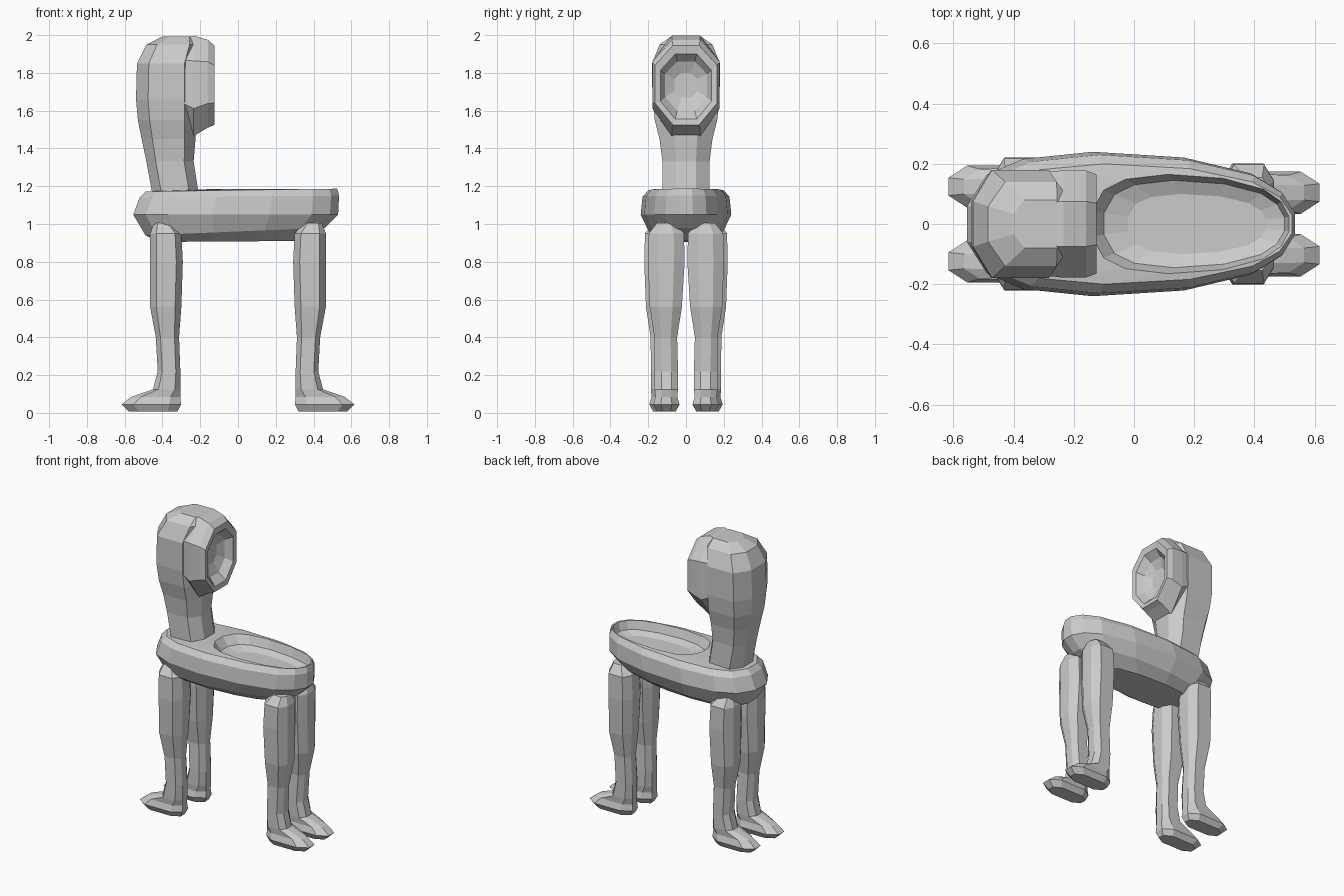
import bpy, bmesh

grey = bpy.data.materials.new("light grey")
grey.diffuse_color = (0.6, 0.6, 0.6, 1)


def loft(name, rings):
    """Skin equal-length rings of points, cap both ends, flat shaded."""
    bm = bmesh.new()
    loops = [[bm.verts.new(p) for p in r] for r in rings]
    n = len(loops[0])
    for a, b in zip(loops, loops[1:]):
        for i in range(n):
            j = (i + 1) % n
            bm.faces.new((a[i], a[j], b[j], b[i]))
    bm.faces.new(loops[0][::-1])
    bm.faces.new(loops[-1])
    bmesh.ops.recalc_face_normals(bm, faces=bm.faces)
    me = bpy.data.meshes.new(name)
    bm.to_mesh(me)
    bm.free()
    me.materials.append(grey)
    ob = bpy.data.objects.new(name, me)
    bpy.context.collection.objects.link(ob)
    return ob


def octagon(x0, x1, w, z, yc=0.0, tilt=0.0):
    """Horizontal eight-sided ring; tilt raises the +x end."""
    cx, h = (x0 + x1) / 2, (x1 - x0) / 2
    shape = [(1, .42), (.6, 1), (-.6, 1), (-1, .42),
             (-1, -.42), (-.6, -1), (.6, -1), (1, -.42)]
    return [(cx + h * u, yc + w * v, z + tilt * u) for u, v in shape]


# Seat: long boat-shaped slab with a sunken basin in the top
half = [(0, .25), (.06, .68), (.17, .9), (.385, 1),
        (.665, .92), (.87, .7), (.96, .45), (1, .15)]
outline = half + [(t, -w) for t, w in reversed(half)]
seat_rings = [  # x start, x end, half width, z at start, z at end
    (-.42, .30, .13, .905, .91),
    (-.49, .46, .195, .94, .98),
    (-.555, .53, .24, 1.05, 1.05),
    (-.52, .535, .23, 1.14, 1.15),
    (-.49, .525, .20, 1.172, 1.187),
    (-.14, .515, .165, 1.185, 1.185),
    (-.10, .50, .145, 1.13, 1.13),
    (-.02, .44, .10, 1.11, 1.11),
]
loft("seat", [[(x0 + (x1 - x0) * t, w * v, z0 + (z1 - z0) * t)
               for t, v in outline] for x0, x1, w, z0, z1 in seat_rings])

# Neck and rounded back of the head
loft("neck_and_head", [octagon(*r) for r in [
    (-.45, -.205, .125, 1.14),
    (-.485, -.235, .125, 1.33),
    (-.51, -.225, .14, 1.45),
    (-.53, -.22, .165, 1.55),
    (-.54, -.22, .178, 1.66),
    (-.535, -.22, .18, 1.85),
    (-.485, -.20, .14, 1.95),
    (-.40, -.22, .08, 1.992),
]])

# Hood with a hollow oval face opening towards +x
ring = [(.42, 1), (1, .5), (1, -.45), (.42, -1),
        (-.42, -1), (-1, -.45), (-1, .5), (-.42, 1)]
hood_rings = [  # x, half width, z bottom, z top
    (-.36, .165, 1.56, 1.97),
    (-.235, .178, 1.465, 1.997),
    (-.16, .178, 1.51, 1.975),
    (-.125, .165, 1.525, 1.945),
    (-.13, .135, 1.555, 1.90),
    (-.175, .11, 1.60, 1.86),
    (-.20, .06, 1.67, 1.80),
]
loft("hood", [[(x, w * u, (z0 + z1) / 2 + (z1 - z0) / 2 * v) for u, v in ring]
              for x, w, z0, z1 in hood_rings])

# Four legs, each with a foot pointing outwards along x
leg_rings = [  # x start, x end, half width, z, y centre
    (.32, .58, .05, .008, .112),
    (.302, .617, .07, .045, .112),
    (.305, .565, .058, .085, .112),
    (.305, .45, .062, .125, .112),
    (.305, .425, .062, .22, .112),
    (.312, .435, .06, .40, .115),
    (.30, .465, .085, .56, .115),
    (.292, .465, .097, .80, .112),
    (.30, .465, .093, .95, .112),
    (.35, .445, .05, 1.005, .112),
]
for sx, end in ((-1, "left"), (1, "right")):
    for sy, side in ((-1, "front"), (1, "back")):
        shift = .012 if sx < 0 else -.008
        loft(f"{end}_{side}_leg",
             [[(sx * x, sy * (y + shift), z) for x, y, z in octagon(*r)]
              for r in leg_rings])
